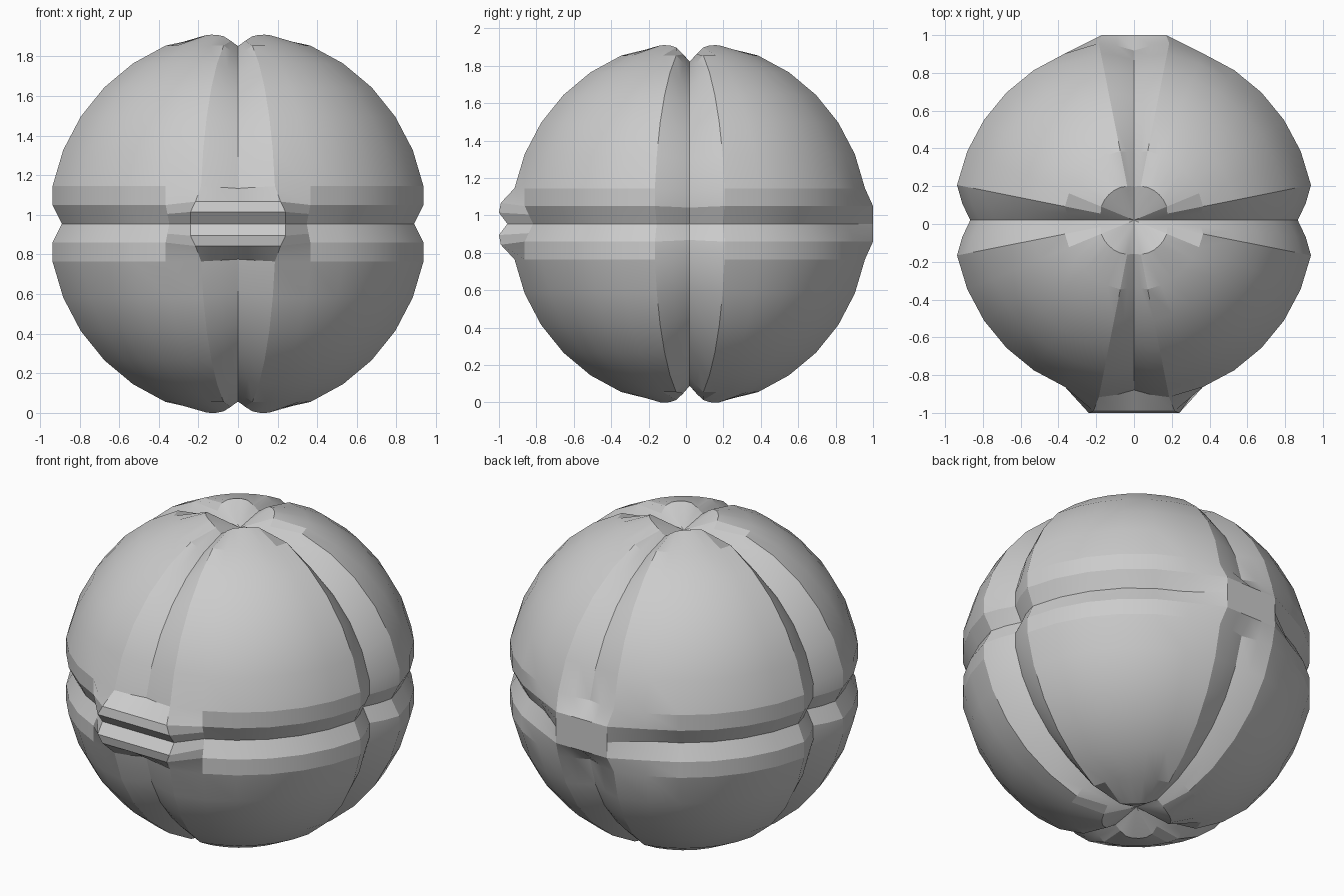
import bpy, bmesh
from math import sin, cos, radians

if "Cube" in bpy.data.objects:
    bpy.data.objects.remove(bpy.data.objects["Cube"])

R, CY, CZ = 0.974, 0.02, 0.955   # radius and centre of the ball
STEP = 11.25

# horizontal rows (radius, height): sphere rings with a V groove at the equator
upper = [(R * sin(radians(k * STEP)), R * cos(radians(k * STEP))) for k in range(1, 8)]
upper += [(0.955, 0.095), (0.932, 0.05)]
rows = upper + [(0.907, 0.0)] + [(r, -z) for r, z in reversed(upper)]

# columns: 32 meridians plus extra ones inside the four vertical grooves
cols = sorted([i * STEP for i in range(32)]
              + [(q + s * STEP / 2) % 360 for q in (0, 90, 180, 270) for s in (-1, 1)])


def lerp(x, pts):
    for (a, u), (b, v) in zip(pts, pts[1:]):
        if x <= b:
            return u + (v - u) * (x - a) / (b - a)
    return pts[-1][1]


GROOVE = [(0, 1), (5.625, 0.47), (11.25, 0)]
POLE = [(0, 1), (5.625, 0.8), (11.25, 0.55), (22.5, 0.15), (33.75, 0.02), (46, 0)]


def point(r, z, a, ring):
    quarter = round(a / 90)
    delta = a - quarter * 90
    quarter %= 4
    # raised patches in the middle of the front and back
    if abs(z) < 0.1 and abs(delta) < 11.3 and quarter in (1, 3):
        t = delta / STEP
        if quarter == 1:
            return (-0.17 * t, 1.0, CZ + z)
        y, w, h = (-0.955, 0.24, 0) if z == 0 else (-1.0, 0.24, 0.06) if abs(z) < 0.06 else (-0.99, 0.215, 0.112)
        return (w * t, y, CZ + (h if z > 0 else -h))
    # vertical grooves, softened where they meet at the poles
    depth = 0.09 if quarter in (0, 2) else 0.058
    f = 1 - depth * lerp(abs(delta), POLE if ring else GROOVE) / R
    return (r * f * cos(radians(a)), CY + r * f * sin(radians(a)), CZ + z * f)


bm = bmesh.new()
grid = [[bm.verts.new(point(r, z, a, i in (0, len(rows) - 1))) for a in cols]
        for i, (r, z) in enumerate(rows)]
n = len(cols)
for top, low in zip(grid, grid[1:]):
    for j in range(n):
        k = (j + 1) % n
        bm.faces.new((top[j], low[j], low[k], top[k]))

# sunken poles
for row, z in ((grid[0], 0.866), (grid[-1], -0.866)):
    pole = bm.verts.new((0, CY, CZ + z))
    for j in range(n):
        bm.faces.new((pole, row[j], row[(j + 1) % n]))
bmesh.ops.recalc_face_normals(bm, faces=bm.faces)

mesh = bpy.data.meshes.new("grooved_ball")
bm.to_mesh(mesh)
bm.free()
ball = bpy.data.objects.new("grooved_ball", mesh)
bpy.context.collection.objects.link(ball)
bpy.context.view_layer.objects.active = ball
ball.select_set(True)
bpy.ops.object.shade_smooth_by_angle(angle=radians(16))
